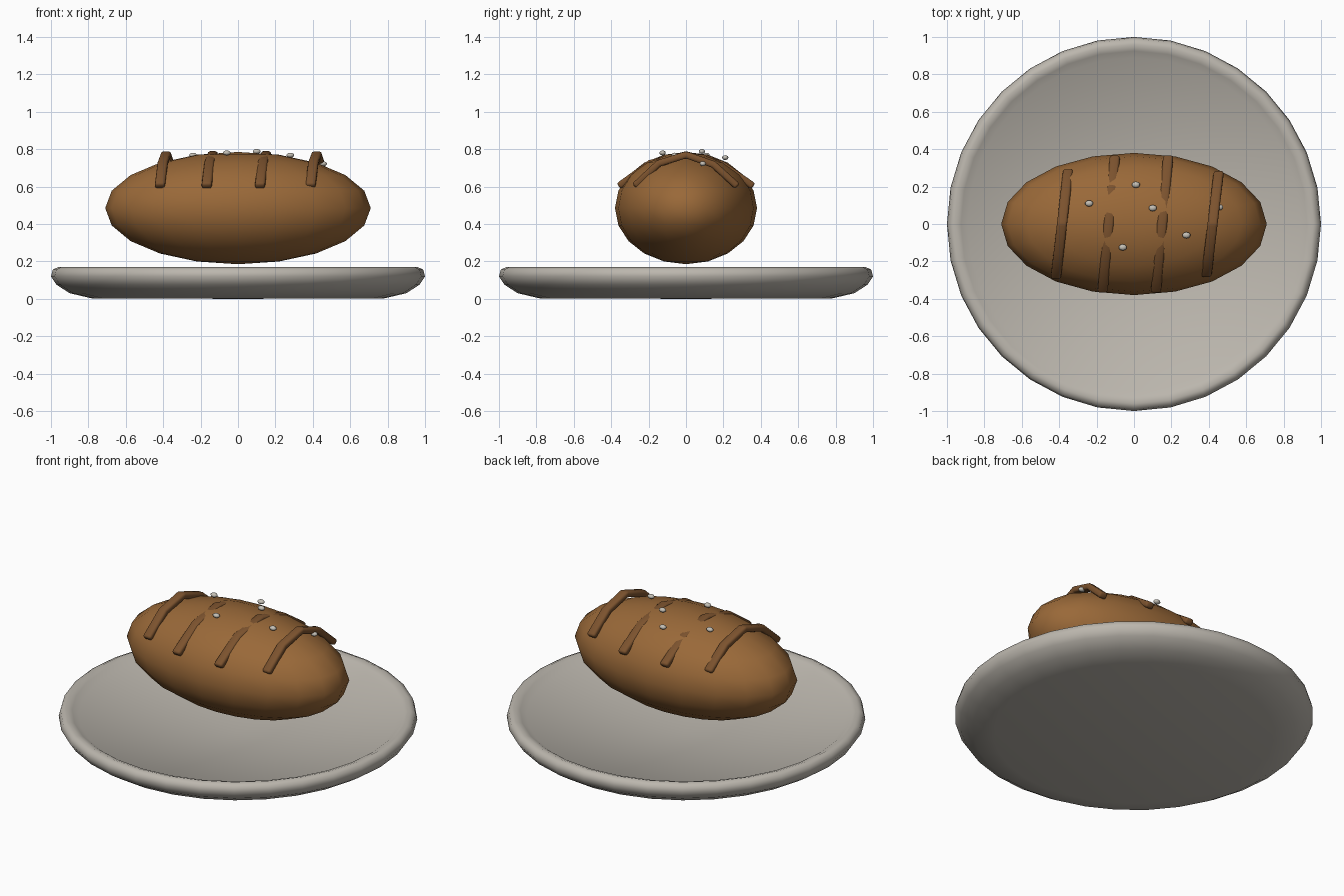
import bpy, bmesh, math
from mathutils import Vector

if "Cube" in bpy.data.objects:
    bpy.data.objects.remove(bpy.data.objects["Cube"])


def material(name, rgb):
    m = bpy.data.materials.new(name)
    m.diffuse_color = (*rgb, 1)
    m.use_nodes = True
    m.node_tree.nodes["Principled BSDF"].inputs["Base Color"].default_value = m.diffuse_color
    return m


crust = material("crust", (0.32, 0.14, 0.04))
dark_crust = material("dark_crust", (0.20, 0.085, 0.027))
stoneware = material("stoneware", (0.50, 0.47, 0.42))
seed_coat = material("seed_coat", (0.55, 0.52, 0.46))


def finish(bm, name, mat):
    bmesh.ops.recalc_face_normals(bm, faces=bm.faces)
    for f in bm.faces:
        f.smooth = True
    me = bpy.data.meshes.new(name)
    bm.to_mesh(me)
    bm.free()
    ob = bpy.data.objects.new(name, me)
    bpy.context.collection.objects.link(ob)
    me.materials.append(mat)
    return ob


def ellipsoid(name, loc, size, segs, rings, mat):
    bm = bmesh.new()
    bmesh.ops.create_uvsphere(bm, u_segments=segs, v_segments=rings, radius=1)
    bmesh.ops.scale(bm, vec=size, verts=bm.verts)
    ob = finish(bm, name, mat)
    ob.location = loc
    return ob


# Plate: turned dish with a rounded rim and a shallow conical well
profile = [(0, 0), (0.78, 0.002), (0.90, 0.03), (0.97, 0.075), (1.0, 0.12),
           (0.99, 0.157), (0.96, 0.17), (0.925, 0.158), (0.89, 0.135),
           (0, 0.03)]
SIDES = 32
bm = bmesh.new()
rings = []
for r, z in profile:
    if r == 0:
        rings.append([bm.verts.new((0, 0, z))] * SIDES)
    else:
        rings.append([bm.verts.new((r * math.cos(a), r * math.sin(a), z))
                      for a in (2 * math.pi * i / SIDES for i in range(SIDES))])
for low, high in zip(rings, rings[1:]):
    for i in range(SIDES):
        j = (i + 1) % SIDES
        bm.faces.new(list(dict.fromkeys([low[i], low[j], high[j], high[i]])))
finish(bm, "plate", stoneware)

# Loaf
ellipsoid("loaf", (0, 0, 0.485), (0.71, 0.38, 0.30), 20, 10, crust)


# Slashes: slanted arched strips with a flat section, laid over the loaf
def slash(name, x, half):
    path = [Vector((x + 0.033 * t, half * t, z)) for t, z in
            ((-1, 0.602), (-0.53, 0.724), (0, 0.77), (0.53, 0.719), (1, 0.602))]
    bm = bmesh.new()
    sections = []
    for i, p in enumerate(path):
        tangent = path[min(i + 1, 4)] - path[max(i - 1, 0)]
        side = Vector((0.027, 0, 0))
        up = Vector((1, 0, 0)).cross(tangent).normalized() * 0.019
        sections.append([bm.verts.new(p + a * side + b * up)
                         for a, b in ((-1, -1), (1, -1), (1, 1), (-1, 1))])
    for s, e in zip(sections, sections[1:]):
        for k in range(4):
            m = (k + 1) % 4
            bm.faces.new((s[k], s[m], e[m], e[k]))
    bm.faces.new(sections[0])
    bm.faces.new(sections[-1])
    ob = finish(bm, name, dark_crust)
    bevel = ob.modifiers.new("soft_edges", 'BEVEL')
    bevel.width = 0.012
    bevel.segments = 2


for i, (x, half) in enumerate([(-0.385, 0.285), (-0.135, 0.36),
                               (0.15, 0.36), (0.42, 0.275)]):
    slash(f"slash_{i + 1}", x, half)

# Seeds on the crust
seeds = [(-0.24, 0.11, 0.768), (0.01, 0.21, 0.755), (0.10, 0.085, 0.788),
         (-0.06, -0.125, 0.78), (0.28, -0.06, 0.768), (0.455, 0.09, 0.722)]
for i, loc in enumerate(seeds):
    ellipsoid(f"seed_{i + 1}", loc, (0.022, 0.017, 0.013), 10, 6, seed_coat)
